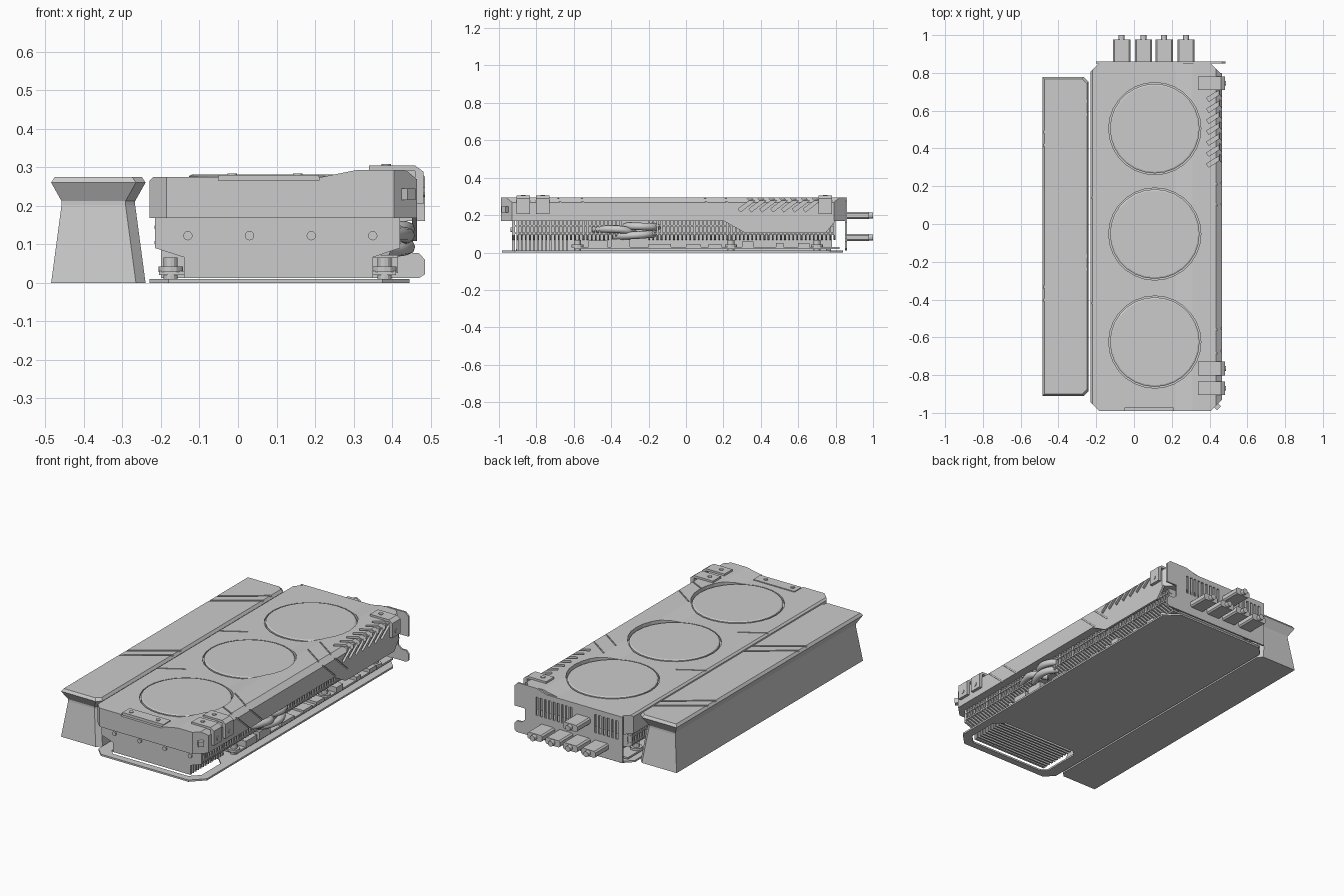
import bpy, bmesh, math
from mathutils import Vector

old = bpy.data.objects.get("Cube")
if old:
    bpy.data.objects.remove(old, do_unlink=True)

grey = bpy.data.materials.new("light grey")
grey.use_nodes = True
grey.diffuse_color = (0.6, 0.6, 0.6, 1)
grey.node_tree.nodes["Principled BSDF"].inputs["Base Color"].default_value = (0.6, 0.6, 0.6, 1)


# ---- helpers: every solid is a list of lofted rings ----
def rect(a0, a1, b0, b1, c=0.0, c2=None):
    """Rectangle with corners cut by c on the low side and c2 on the high side."""
    c2 = c if c2 is None else c2
    if c == 0 and c2 == 0:
        return [(a0, b0), (a1, b0), (a1, b1), (a0, b1)]
    low1 = [(a0, b0 + c), (a0 + c, b0)] if c else [(a0, b0)]
    low2 = [(a0 + c, b1), (a0, b1 - c)] if c else [(a0, b1)]
    return low1 + [(a1 - c2, b0), (a1, b0 + c2), (a1, b1 - c2), (a1 - c2, b1)] + low2


def circle(a, b, r, n=12):
    return [(a + r * math.cos(2 * math.pi * i / n), b + r * math.sin(2 * math.pi * i / n))
            for i in range(n)]


def ring(axis, pts, h):
    order = {"x": lambda p: (h, p[0], p[1]), "y": lambda p: (p[0], h, p[1]),
             "z": lambda p: (p[0], p[1], h)}[axis]
    return [Vector(order(p)) for p in pts]


def prism(axis, pts, lo, hi):
    return [ring(axis, pts, lo), ring(axis, pts, hi)]


def box(x0, x1, y0, y1, z0, z1):
    return prism("z", rect(x0, x1, y0, y1), z0, z1)


def bar(p, q, width, depth, up):
    """Box running from p to q, centred on the surface whose normal is up."""
    p, q, up = Vector(p), Vector(q), Vector(up).normalized()
    side = (q - p).cross(up).normalized() * width / 2
    up = up * depth
    return [[e + side + up, e - side + up, e - side - up, e + side - up] for e in (p, q)]


def solid(name, lofts):
    bm = bmesh.new()
    for rings in lofts:
        vs = [[bm.verts.new(v) for v in r] for r in rings]
        n = len(vs[0])
        bm.faces.new(vs[0])
        bm.faces.new(vs[-1])
        for a, b in zip(vs, vs[1:]):
            for i in range(n):
                bm.faces.new((a[i], a[(i + 1) % n], b[(i + 1) % n], b[i]))
    bmesh.ops.recalc_face_normals(bm, faces=bm.faces)
    me = bpy.data.meshes.new(name)
    bm.to_mesh(me)
    bm.free()
    me.materials.append(grey)
    ob = bpy.data.objects.new(name, me)
    bpy.context.collection.objects.link(ob)
    return ob


def carve(ob, lofts, op="DIFFERENCE"):
    cutter = solid("cutter", lofts)
    cutter.hide_render = True
    mod = ob.modifiers.new("carve", "BOOLEAN")
    mod.operation, mod.object, mod.solver, mod.use_self = op, cutter, "EXACT", True
    bpy.context.view_layer.objects.active = ob
    bpy.ops.object.modifier_apply(modifier=mod.name)
    bpy.data.objects.remove(cutter, do_unlink=True)


UP, OUT = (0, 0, 1), (1, 0, 0)

# ---- separate support block beside the card ----
def block(inset, z, c=0.025):
    return ring("z", rect(-0.485 + inset, -0.24 - inset, -0.91 + inset, 0.778 - inset, 0, c), z)


solid("support_body", [[block(0, 0), block(0.027, 0.202)]])
cap = solid("support_cap", [[block(0.027, 0.2), block(0.027, 0.212), block(0, 0.26), block(0.01, 0.275)]])
carve(cap, [bar((-0.5, y, 0.275), (-0.22, y + 0.2, 0.275), 0.012, 0.006, UP)
            for y in (0.4, 0.47, -0.42, -0.35)])

# ---- shroud ----
profile = [(-0.23, 0.168), (-0.23, 0.265), (-0.22, 0.275), (0.22, 0.275), (0.31, 0.293),
           (0.435, 0.293), (0.465, 0.268), (0.465, 0.168)]
shroud = solid("shroud", [prism("y", profile, -0.99, 0.85)])
carve(shroud, [prism("z", rect(-0.23, 0.465, -0.99, 0.85, 0.045, 0.06), 0, 0.5)], "INTERSECT")
fans_y = (0.505, -0.053, -0.625)
carve(shroud, [prism("z", circle(0.11, y, 0.244, 28), 0.262, 0.4) for y in fans_y])

# Diagonal seams over the top and down the side
seams = []
for y in (0.19, 0.08, -0.58, -0.7):
    y_in = y + 0.11 if y > -0.65 else y + 0.08
    seams.append(bar((0.31, y_in, 0.293), (0.47, y, 0.293), 0.007, 0.005, UP))
    seams.append(bar((0.465, y, 0.295), (0.465, y + 0.15, 0.16), 0.007, 0.005, OUT))
for y in (0.22, -0.34):
    seams.append(bar((-0.24, y - 0.09, 0.275), (-0.09, y, 0.275), 0.007, 0.005, UP))
carve(shroud, seams)

# Chevron vents along the upper edge
vents = []
for i in range(7):
    y = 0.36 + i * 0.058
    vents.append(bar((0.39, y - 0.05, 0.293), (0.47, y, 0.293), 0.022, 0.012, UP))
    vents.append(bar((0.465, y + 0.01, 0.29), (0.465, y - 0.075, 0.225), 0.02, 0.012, OUT))
carve(shroud, vents)
carve(shroud, [box(-0.05, 0.21, -1.0, -0.975, 0.265, 0.4)])

solid("side_skirt", [prism("x", [(0.2, 0.17), (0.31, 0.108), (0.75, 0.108), (0.8, 0.17)], 0.452, 0.465)])
solid("front_tab", [box(-0.05, 0.21, -0.975, -0.91, 0.27, 0.28)])
solid("front_tab_screws", [prism("z", circle(x, -0.945, 0.012), 0.275, 0.284) for x in (-0.015, 0.155)])

# ---- fan covers ----
for i, y in enumerate(fans_y):
    solid(f"fan_cover_{i + 1}", [[ring("z", circle(0.11, y, r, 28), z)
                                  for r, z in ((0.237, 0.255), (0.237, 0.277), (0.229, 0.281))]])

# ---- corner clips with screws ----
for i, y in enumerate((0.745, -0.765, -0.87)):
    solid(f"clip_{i + 1}", [prism("y", [(0.34, 0.29), (0.34, 0.304), (0.46, 0.304), (0.482, 0.288),
                                        (0.482, 0.205), (0.46, 0.205), (0.46, 0.29)], y - 0.036, y + 0.036),
                            prism("z", circle(0.385, y, 0.012), 0.3, 0.308),
                            prism("x", circle(y, 0.235, 0.012), 0.478, 0.486)])
solid("corner_screw", [bar((0.43, -0.955, 0.23), (0.45, -0.975, 0.23), 0.03, 0.015, UP)])

# ---- heatsink ----
full = [(-0.215, 0.172), (-0.215, 0.09), (-0.14, 0.066), (-0.14, 0.012),
        (0.35, 0.012), (0.35, 0.066), (0.42, 0.09), (0.42, 0.172)]
short = [(-0.215, 0.172), (-0.215, 0.09), (-0.14, 0.066), (0.35, 0.066), (0.42, 0.09), (0.42, 0.172)]
fins = []
for i in range(78):
    y = -0.905 + i * 0.022
    if not -0.34 < y < -0.22:
        fins.append(prism("y", full if y < -0.62 else short, y, y + 0.009))
solid("heatsink_fins", fins)
solid("heatsink_core", [box(-0.19, 0.395, -0.9, 0.8, 0.095, 0.172), box(-0.12, 0.33, -0.6, 0.78, 0.025, 0.1)])
solid("fin_rails", [box(-0.217, 0.423, y0, y1, z, z + 0.008)
                    for y0, y1 in ((-0.92, -0.36), (-0.2, 0.8)) for z in (0.1, 0.14)])
solid("end_plate", [prism("y", full, -0.93, -0.915), box(-0.21, 0.41, -0.95, -0.9, 0.17, 0.186)])
solid("end_plate_screws", [prism("y", circle(x, 0.122, 0.012), -0.938, -0.925)
                           for x in (-0.13, 0.03, 0.19, 0.35)])

# Heat pipes bending out of the fin gap
for i, path in enumerate(([(0.38, -0.5, 0.125), (0.43, -0.4, 0.125), (0.435, -0.33, 0.12), (0.38, -0.27, 0.1)],
                          [(0.38, -0.38, 0.085), (0.43, -0.31, 0.09), (0.435, -0.23, 0.095), (0.39, -0.17, 0.1)],
                          [(0.36, -0.34, 0.14), (0.43, -0.28, 0.14), (0.43, -0.2, 0.138), (0.37, -0.14, 0.135)])):
    cu = bpy.data.curves.new(f"heat_pipe_{i + 1}", "CURVE")
    cu.dimensions, cu.bevel_depth, cu.bevel_resolution, cu.use_fill_caps = "3D", 0.02, 2, True
    sp = cu.splines.new("BEZIER")
    sp.bezier_points.add(len(path) - 1)
    for bp, co in zip(sp.bezier_points, path):
        bp.co, bp.handle_left_type, bp.handle_right_type = co, "AUTO", "AUTO"
    cu.materials.append(grey)
    bpy.context.collection.objects.link(bpy.data.objects.new(cu.name, cu))

# ---- backplate, circuit board and its components ----
plate = solid("backplate", [prism("z", rect(-0.23, 0.445, -0.985, 0.84, 0.05, 0.07), 0, 0.01)])
carve(plate, [prism("z", rect(-0.16, 0.395, -0.945, -0.67, 0.03, 0.05), -0.1, 0.1)])
solid("circuit_board", [box(-0.205, 0.41, -0.6, 0.82, 0.02, 0.03)])
solid("board_components", [box(0.35, 0.415, y, y + w, 0.025, h) for y, w, h in (
    (-0.52, 0.1, 0.065), (-0.4, 0.1, 0.072), (-0.2, 0.12, 0.045), (0.0, 0.08, 0.042),
    (0.12, 0.07, 0.045), (0.3, 0.06, 0.06), (0.48, 0.04, 0.05), (0.6, 0.06, 0.05))])
posts = []
for x in (-0.175, 0.38):
    for y in (-0.58, 0.24, 0.7):
        posts += [prism("z", circle(x, y, 0.018), 0.005, 0.066), prism("z", circle(x, y, 0.032), 0.028, 0.042)]
solid("standoffs", posts)

# ---- rear bracket with vent slots and notched tabs ----
outline = [(-0.2, 0.012), (0.47, 0.012), (0.485, 0.022), (0.485, 0.06), (0.47, 0.077), (0.44, 0.077),
           (0.42, 0.095), (0.42, 0.16), (0.485, 0.16), (0.485, 0.275), (0.465, 0.295), (0.35, 0.295),
           (0.28, 0.275), (-0.2, 0.275)]
bracket = solid("rear_bracket", [prism("y", outline, 0.85, 0.86)])
slots = [0.12 + i * 0.027 for i in range(9)] + [-0.17 + i * 0.027 for i in range(6)]
carve(bracket, [box(x, x + 0.014, 0.8, 0.9, 0.14, 0.245) for x in slots])

# ---- plugs in the rear ports ----
ports = [(x, 0.08) for x in (-0.065, 0.05, 0.16, 0.275)] + [(0.05, 0.198)]
for i, (x, z) in enumerate(ports):
    solid(f"port_plug_{i + 1}", [
        prism("y", rect(x - 0.046, x + 0.046, z - 0.019, z + 0.019, 0.008), 0.855, 0.978),
        prism("y", circle(x, z, 0.016), 0.97, 1.0)])
